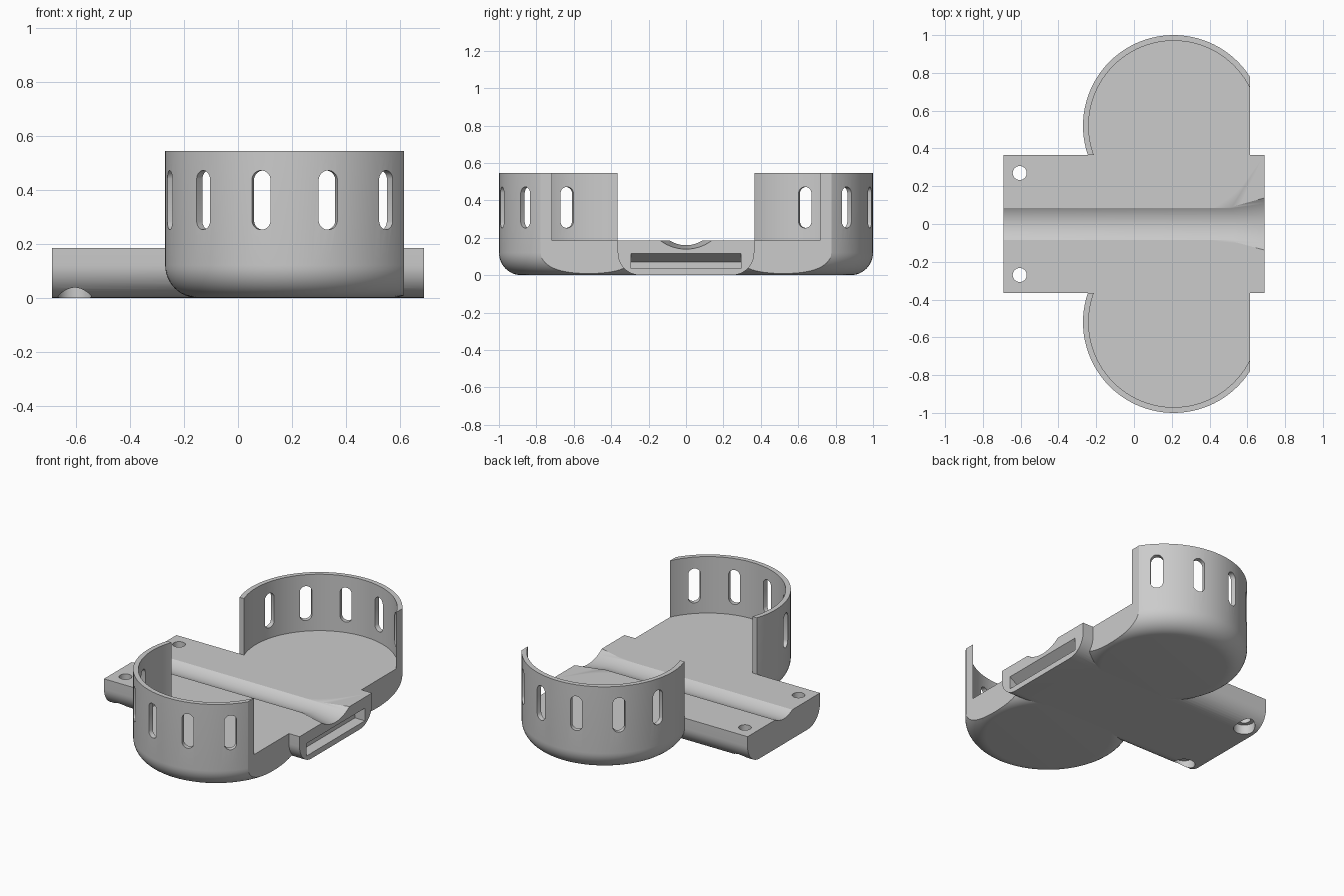
import bpy
import bmesh
from math import sin, cos, pi, radians
from mathutils import Vector

cube = bpy.data.objects.get("Cube")
if cube:
    bpy.data.objects.remove(cube)

DECK = 0.185      # top of the plate and cup floors
HALF = 0.365      # half width of the bar
TOP = 0.545       # rim height
FILLET = 0.12     # rounding of the lower edges
CUP_X, CUP_Y = 0.21, 0.52
CUP_R, CUP_IN = 0.48, 0.45

grey = bpy.data.materials.new("warm_grey_plastic")
grey.use_nodes = True
colour = (0.6, 0.6, 0.6, 1)
grey.diffuse_color = colour
grey.node_tree.nodes["Principled BSDF"].inputs["Base Color"].default_value = colour


def loft(name, rings):
    """Closed solid skinned through rings of equal point count."""
    bm = bmesh.new()
    loops = [[bm.verts.new(p) for p in ring] for ring in rings]
    n = len(loops[0])
    for a, b in zip(loops, loops[1:]):
        for i in range(n):
            j = (i + 1) % n
            bm.faces.new((a[i], a[j], b[j], b[i]))
    bm.faces.new(loops[0][::-1])
    bm.faces.new(loops[-1])
    bmesh.ops.recalc_face_normals(bm, faces=bm.faces)
    mesh = bpy.data.meshes.new(name)
    bm.to_mesh(mesh)
    bm.free()
    mesh.materials.append(grey)
    obj = bpy.data.objects.new(name, mesh)
    bpy.context.collection.objects.link(obj)
    return obj


def circle_z(x, y, r, z, n=96):
    return [(x + r * cos(2 * pi * i / n), y + r * sin(2 * pi * i / n), z) for i in range(n)]


def along_x(profile, x0, x1):
    return [[(x, y, z) for y, z in profile] for x in (x0, x1)]


def box(name, x0, x1, y0, y1, z0, z1):
    return loft(name, along_x([(y0, z0), (y1, z0), (y1, z1), (y0, z1)], x0, x1))


def combine(target, tool, operation):
    """Apply a boolean and discard the tool."""
    tool.hide_render = True
    mod = target.modifiers.new("combine", 'BOOLEAN')
    mod.operation = operation
    mod.solver = 'EXACT'
    mod.object = tool
    bpy.context.view_layer.objects.active = target
    bpy.ops.object.modifier_apply(modifier=mod.name)
    bpy.data.objects.remove(tool)


def cut(target, tool):
    combine(target, tool, 'DIFFERENCE')


# Central bar with rounded lower long edges
arc = [radians(90 * i / 12) for i in range(13)]
right = [(HALF - FILLET + FILLET * sin(a), FILLET - FILLET * cos(a)) for a in arc]
profile = right + [(HALF, DECK), (-HALF, DECK)] + [(-y, z) for y, z in reversed(right)]
body = loft("twin_cup_tray", along_x(profile, -0.69, 0.69))

# Two round cups with filleted bottoms, trimmed flat on one side
for side in (-1, 1):
    y = side * CUP_Y
    rings = [circle_z(CUP_X, y, CUP_R - FILLET + FILLET * sin(a), FILLET - FILLET * cos(a))
             for a in arc]
    cup = loft("cup", rings + [circle_z(CUP_X, y, CUP_R, TOP)])
    cut(cup, loft("cavity", [circle_z(CUP_X, y, CUP_IN, z) for z in (DECK, 0.7)]))
    cut(cup, box("flat_side", 0.615, 1, -2, 2, -1, 1))
    cut(cup, box("bar_clearance", -1, 1, -HALF, HALF, DECK, 1))

    # Upright rounded vent slots around the outer wall
    for angle in (-75, -45, -15, 15, 45):
        a = radians(angle)
        out = Vector((sin(a), side * cos(a), 0))
        tangent = Vector((out.y, -out.x, 0))
        outline = []
        for i in range(24):
            t = 2 * pi * (i + 0.5) / 24
            lift = 0.074 if sin(t) > 0 else -0.074
            outline.append(tangent * 0.036 * cos(t) + Vector((0, 0, 0.362 + lift + 0.036 * sin(t))))
        centre = Vector((CUP_X, y, 0))
        cut(cup, loft("vent", [[centre + out * r + p for p in outline] for r in (0.38, 0.55)]))
    combine(body, cup, 'UNION')


# Shallow cable groove, widening at one end
def groove_ring(x, half_width, depth, n=128):
    r = (half_width ** 2 + depth ** 2) / (2 * depth)
    return [(x, r * cos(2 * pi * i / n), DECK - depth + r + r * sin(2 * pi * i / n))
            for i in range(n)]


cut(body, loft("groove", [groove_ring(-0.8, 0.086, 0.025), groove_ring(0.8, 0.086, 0.025)]))
cut(body, loft("groove_flare", [groove_ring(0.5, 0.084, 0.02), groove_ring(0.7, 0.14, 0.047)]))

# Wedge-shaped pocket in the end face
wedge = [(0.7, 0.035), (0.7, 0.118), (0.69, 0.115), (0.62, 0.07), (0.62, 0.035)]
cut(body, loft("end_pocket", [[(x, y, z) for x, z in wedge] for y in (-0.293, 0.293)]))

# Counterbored screw holes
for side in (-1, 1):
    y = side * 0.27
    cut(body, loft("screw_hole", [circle_z(-0.605, y, 0.037, z, 48) for z in (-0.1, 0.3)]))
    cut(body, loft("counterbore", [circle_z(-0.605, y, 0.062, z, 48) for z in (-0.1, 0.06)]))

# Smooth the curved walls and keep the edges crisp
bpy.ops.object.select_all(action='DESELECT')
body.select_set(True)
bpy.context.view_layer.objects.active = body
bpy.ops.object.shade_smooth_by_angle(angle=radians(30))
